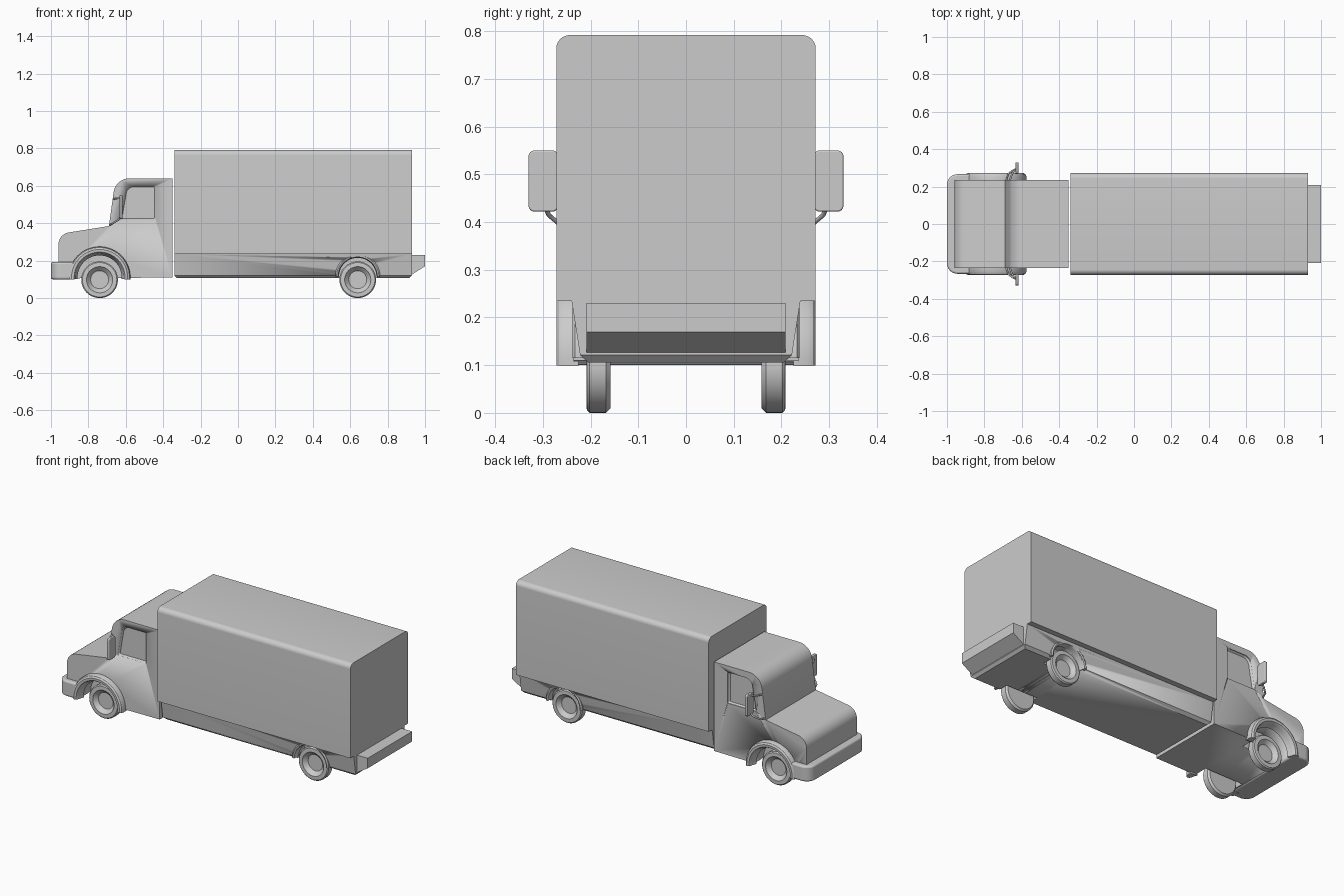
import bpy, bmesh, math
from mathutils import Vector

if "Cube" in bpy.data.objects:
    bpy.data.objects.remove(bpy.data.objects["Cube"])


def finish(name, bm, angle=32):
    bmesh.ops.remove_doubles(bm, verts=bm.verts, dist=1e-5)
    bmesh.ops.recalc_face_normals(bm, faces=bm.faces)
    me = bpy.data.meshes.new(name)
    bm.to_mesh(me)
    bm.free()
    ob = bpy.data.objects.new(name, me)
    bpy.context.collection.objects.link(ob)
    bpy.ops.object.select_all(action='DESELECT')
    ob.select_set(True)
    bpy.context.view_layer.objects.active = ob
    bpy.ops.object.shade_smooth_by_angle(angle=math.radians(angle))
    return ob


def rounded(pts, n=6):
    """Polygon of (u, v, radius) with its corners rounded."""
    out = []
    for i, (u, v, r) in enumerate(pts):
        p = Vector((u, v))
        if r == 0:
            out.append(p)
            continue
        a = (Vector(pts[i - 1][:2]) - p).normalized()
        b = (Vector(pts[(i + 1) % len(pts)][:2]) - p).normalized()
        half = a.angle(b) / 2
        c = p + (a + b).normalized() * r / math.sin(half)
        s, e = p + a * r / math.tan(half) - c, p + b * r / math.tan(half) - c
        for k in range(n + 1):
            out.append(c + s.lerp(e, k / n).normalized() * r)
    return out


def loft(name, rings):
    bm = bmesh.new()
    vs = [[bm.verts.new(p) for p in ring] for ring in rings]
    n = len(vs[0])
    for a, b in zip(vs, vs[1:]):
        for i in range(n):
            bm.faces.new((a[i], a[(i + 1) % n], b[(i + 1) % n], b[i]))
    bm.faces.new(vs[0])
    bm.faces.new(vs[-1])
    return finish(name, bm)


PLACE = {'x': lambda u, v, w: (w, u, v),
         'y': lambda u, v, w: (u, w, v),
         'z': lambda u, v, w: (u, v, w)}


def prism(name, pts, axis, lo, hi):
    return loft(name, [[PLACE[axis](p[0], p[1], w) for p in pts] for w in (lo, hi)])


def sweep(name, profile, cx, cz, side, a0=0, a1=360, n=48):
    """Turn a closed (radius, y) profile about a wheel axis."""
    bm = bmesh.new()
    rings = []
    for k in range(n + 1):
        a = math.radians(a0 + (a1 - a0) * k / n)
        rings.append([bm.verts.new((cx + r * math.cos(a), y * side, cz + r * math.sin(a)))
                      for r, y in profile])
    m = len(profile)
    for a, b in zip(rings, rings[1:]):
        for i in range(m):
            bm.faces.new((a[i], a[(i + 1) % m], b[(i + 1) % m], b[i]))
    if a1 - a0 < 360:
        bm.faces.new(rings[0])
        bm.faces.new(rings[-1])
    else:
        bmesh.ops.remove_doubles(bm, verts=bm.verts, dist=1e-5)
        bmesh.ops.dissolve_degenerate(bm, edges=bm.edges, dist=1e-6)
    return finish(name, bm)


def apply_mod(ob, kind, **kw):
    bpy.context.view_layer.objects.active = ob
    mod = ob.modifiers.new(kind, kind)
    for k, v in kw.items():
        setattr(mod, k, v)
    bpy.ops.object.modifier_apply(modifier=mod.name)


def cut(targets, cutter):
    cutter.hide_render = True
    for t in targets:
        apply_mod(t, 'BOOLEAN', object=cutter, operation='DIFFERENCE', solver='EXACT')
    bpy.data.objects.remove(cutter)


FX, RX, AZ = -0.74, 0.64, 0.098

# Cab with hood, sloped windscreen and rounded roof
cab = prism('cab', rounded([(-0.96, 0.105, 0), (-0.96, 0.342, 0.065), (-0.69, 0.385, 0),
                            (-0.655, 0.64, 0.085), (-0.35, 0.64, 0), (-0.35, 0.11, 0)], 8),
            'y', -0.236, 0.236)

# Front bumper wrapping round the nose
bumper = prism('front_bumper', rounded([(-0.87, -0.266, 0), (-1.0, -0.266, 0.055),
                                        (-1.0, 0.266, 0.055), (-0.87, 0.266, 0)]),
               'z', 0.10, 0.192)
apply_mod(bumper, 'BEVEL', width=0.01, segments=3, limit_method='ANGLE', angle_limit=0.9)

# Cargo box with rounded roof edges
prism('cargo_box', rounded([(-0.272, 0.235, 0), (0.272, 0.235, 0),
                            (0.272, 0.792, 0.028), (-0.272, 0.792, 0.028)]),
      'x', -0.34, 0.93)


# Tapered chassis skirt under the box
def rect(x0, x1, hy, z):
    return [(x0, -hy, z), (x1, -hy, z), (x1, hy, z), (x0, hy, z)]


skirt = loft('chassis_skirt', [rect(-0.325, 0.915, 0.205, 0.106), rect(-0.34, 0.93, 0.222, 0.121),
                               rect(-0.34, 0.93, 0.24, 0.236)])

# Rear step bumper
prism('rear_bumper', [(0.925, 0.23), (1.0, 0.23), (1.0, 0.17), (0.925, 0.123)],
      'y', -0.209, 0.209)

tyre = [(0, 0.158), (0.088, 0.158), (0.098, 0.168), (0.098, 0.202), (0.092, 0.208),
        (0.07, 0.209), (0.066, 0.203), (0.052, 0.192), (0.048, 0.186), (0, 0.186)]
front_arch = [(0.165, 0.225), (0.165, 0.255), (0.16, 0.266), (0.15, 0.272), (0.136, 0.271),
              (0.13, 0.262), (0.128, 0.25), (0.118, 0.225)]
rear_arch = [(0.12, 0.2), (0.12, 0.233), (0.113, 0.238), (0.105, 0.235), (0.1, 0.2)]

for side, tag in ((-1, 'right'), (1, 'left')):
    # Wheel wells
    for x, r, z, targets in ((FX, 0.125, 0.11, [cab, bumper]), (RX, 0.104, 0.115, [skirt])):
        cut(targets, sweep('well_cutter', [(0, 0.15), (r, 0.15), (r, 0.3), (0, 0.3)],
                           x, z, side))
    # Side window recess with a sloping frame
    win = rounded([(-0.44, 0.418, 0.006), (-0.44, 0.602, 0.006),
                   (-0.597, 0.602, 0.045), (-0.628, 0.418, 0.006)])
    c = Vector((-0.53, 0.51))
    inner = [c + (p - c) * 0.92 for p in win]
    cut([cab], loft('window_cutter', [[(p[0], y * side, p[1]) for p in ring]
                                      for ring, y in ((win, 0.26), (win, 0.232), (inner, 0.222))]))
    # Wheels and arches
    for x, end in ((FX, 'front'), (RX, 'rear')):
        sweep(f'{end}_{tag}_wheel', tyre, x, AZ, side)
    sweep(f'front_{tag}_fender', front_arch, FX, 0.11, side, -4, 184, 32)
    sweep(f'rear_{tag}_arch', rear_arch, RX, 0.115, side, 0, 180, 32)
    # Wing mirror
    y0, y1 = sorted((0.268 * side, 0.33 * side))
    m = prism(f'{tag}_mirror', rounded([(y0, 0.422, 0.012), (y1, 0.422, 0.012),
                                        (y1, 0.55, 0.012), (y0, 0.55, 0.012)]),
              'x', -0.634, -0.618)
    apply_mod(m, 'BEVEL', width=0.003, segments=2, limit_method='ANGLE', angle_limit=0.9)
    # Mirror arms
    for level, path in (('lower', [(-0.685, 0.23, 0.392), (-0.672, 0.268, 0.398),
                                   (-0.645, 0.288, 0.415), (-0.626, 0.295, 0.435)]),
                        ('upper', [(-0.665, 0.23, 0.53), (-0.652, 0.268, 0.532),
                                   (-0.64, 0.285, 0.534), (-0.626, 0.29, 0.534)])):
        cu = bpy.data.curves.new(f'{tag}_{level}_mirror_arm', 'CURVE')
        cu.dimensions = '3D'
        cu.bevel_depth = 0.005
        cu.bevel_resolution = 2
        cu.use_fill_caps = True
        sp = cu.splines.new('POLY')
        sp.points.add(len(path) - 1)
        for pt, (x, y, z) in zip(sp.points, path):
            pt.co = (x, y * side, z, 1)
        bpy.context.collection.objects.link(bpy.data.objects.new(cu.name, cu))
